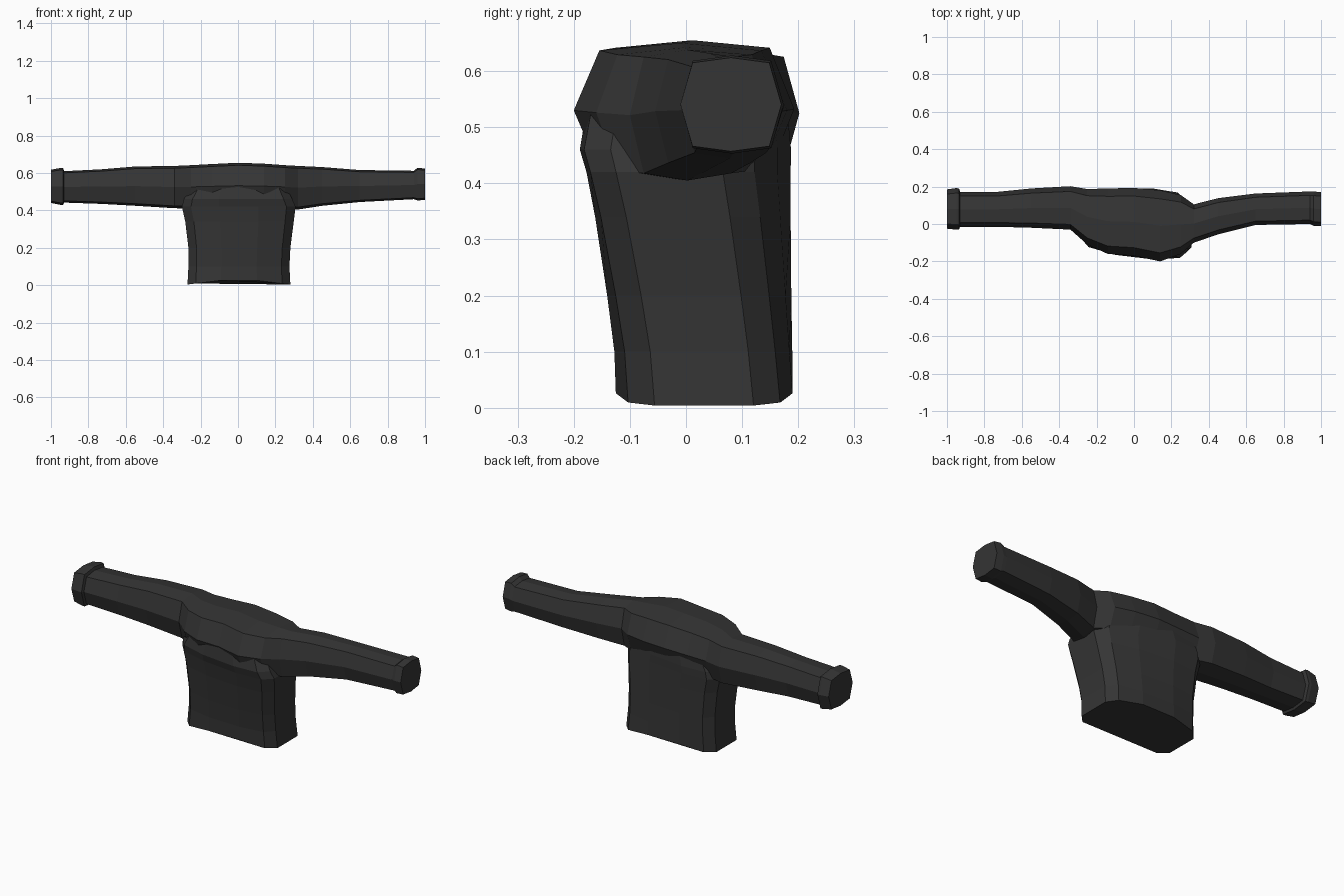
import bpy
import bmesh

if "Cube" in bpy.data.objects:
    bpy.data.objects.remove(bpy.data.objects["Cube"], do_unlink=True)

# Single dark cloth colour
cloth = bpy.data.materials.new("charcoal_cloth")
cloth.use_nodes = True
colour = (0.035, 0.035, 0.035, 1.0)
cloth.diffuse_color = colour
cloth.node_tree.nodes["Principled BSDF"].inputs["Base Color"].default_value = colour


def loft(name, rings):
    """Skin a list of equal-length point rings and cap both ends."""
    bm = bmesh.new()
    loops = [[bm.verts.new(point) for point in ring] for ring in rings]
    count = len(loops[0])
    for lower, upper in zip(loops, loops[1:]):
        for i in range(count):
            j = (i + 1) % count
            bm.faces.new((lower[i], lower[j], upper[j], upper[i]))
    bm.faces.new(loops[0])
    bm.faces.new(loops[-1])
    bmesh.ops.recalc_face_normals(bm, faces=bm.faces[:])
    mesh = bpy.data.meshes.new(name)
    bm.to_mesh(mesh)
    bm.free()
    mesh.materials.append(cloth)
    obj = bpy.data.objects.new(name, mesh)
    bpy.context.collection.objects.link(obj)
    return obj


def mirrored(quadrant):
    """Turn one quadrant of a section into a full closed outline."""
    outline = list(quadrant)
    outline += [(-u, v) for u, v in reversed(quadrant)]
    outline += [(-u, -v) for u, v in quadrant]
    outline += [(u, -v) for u, v in reversed(quadrant)]
    unique = []
    for point in outline:
        if point not in unique:
            unique.append(point)
    return unique


# Sleeves and shoulders: octagonal sections along x
# (x, front, back, bottom, top)
sleeve_sections = [
    (-1, -.025, .185, .44, .618),
    (-.95, -.03, .192, .43, .627),
    (-.935, -.03, .19, .43, .626),
    (-.93, -.015, .172, .442, .61),
    (-.73, -.015, .172, .435, .62),
    (-.55, -.02, .19, .425, .635),
    (-.34, -.03, .202, .412, .638),
    (-.25, -.11, .187, .41, .642),
    (-.14, -.16, .19, .41, .648),
    (0, -.17, .193, .41, .655),
    (.14, -.2, .18, .41, .65),
    (.25, -.16, .155, .41, .642),
    (.32, -.1, .105, .405, .638),
    (.45, -.055, .138, .425, .632),
    (.65, -.005, .163, .445, .616),
    (.94, 0, .174, .46, .612),
    (.96, -.01, .174, .453, .628),
    (1, -.01, .17, .457, .624),
]
octagon = mirrored([(1.0, 0.0), (.76, .89), (0.0, 1.0)])


def sleeve_ring(x, front, back, bottom, top):
    mid_y, mid_z = (front + back) / 2, (bottom + top) / 2
    half_y, half_z = (back - front) / 2, (top - bottom) / 2
    return [(x, mid_y + u * half_y, mid_z + v * half_z) for u, v in octagon]


# Torso: twelve-sided sections up z, sheared so the chest turns
# (z, left edge, right edge, front, back)
torso_sections = [
    (.004, -.27, .28, -.125, .19),
    (.1, -.265, .275, -.125, .187),
    (.2, -.265, .28, -.135, .183),
    (.34, -.282, .298, -.152, .178),
    (.42, -.3, .308, -.165, .175),
    (.46, -.29, .29, -.177, .175),
    (.54, -.24, .25, -.165, .17),
]
body_outline = mirrored([(1.0, .56), (.84, .86), (.35, 1.0)])


def torso_ring(z, left, right, front, back):
    mid_x, mid_y = (left + right) / 2, (front + back) / 2
    half_x, half_y = (right - left) / 2, (back - front) / 2
    twist = -.12 * min(z / .45, 1)
    ring = []
    for u, v in body_outline:
        x = mid_x + u * half_x
        y = mid_y + v * half_y + twist * x
        # The hem rises slightly at the front and back
        hem = .022 * (1 - abs(u)) / .65 if z < .05 else 0
        ring.append((x, y, z + hem))
    return ring


sweater = loft("sweater", [sleeve_ring(*s) for s in sleeve_sections])
torso = loft("torso", [torso_ring(*s) for s in torso_sections])

# Join the torso and sleeves into one clean shell
union = sweater.modifiers.new("join_torso", "BOOLEAN")
union.operation = "UNION"
union.solver = "EXACT"
union.object = torso
bpy.context.view_layer.objects.active = sweater
bpy.ops.object.modifier_apply(modifier=union.name)
bpy.data.objects.remove(torso, do_unlink=True)
